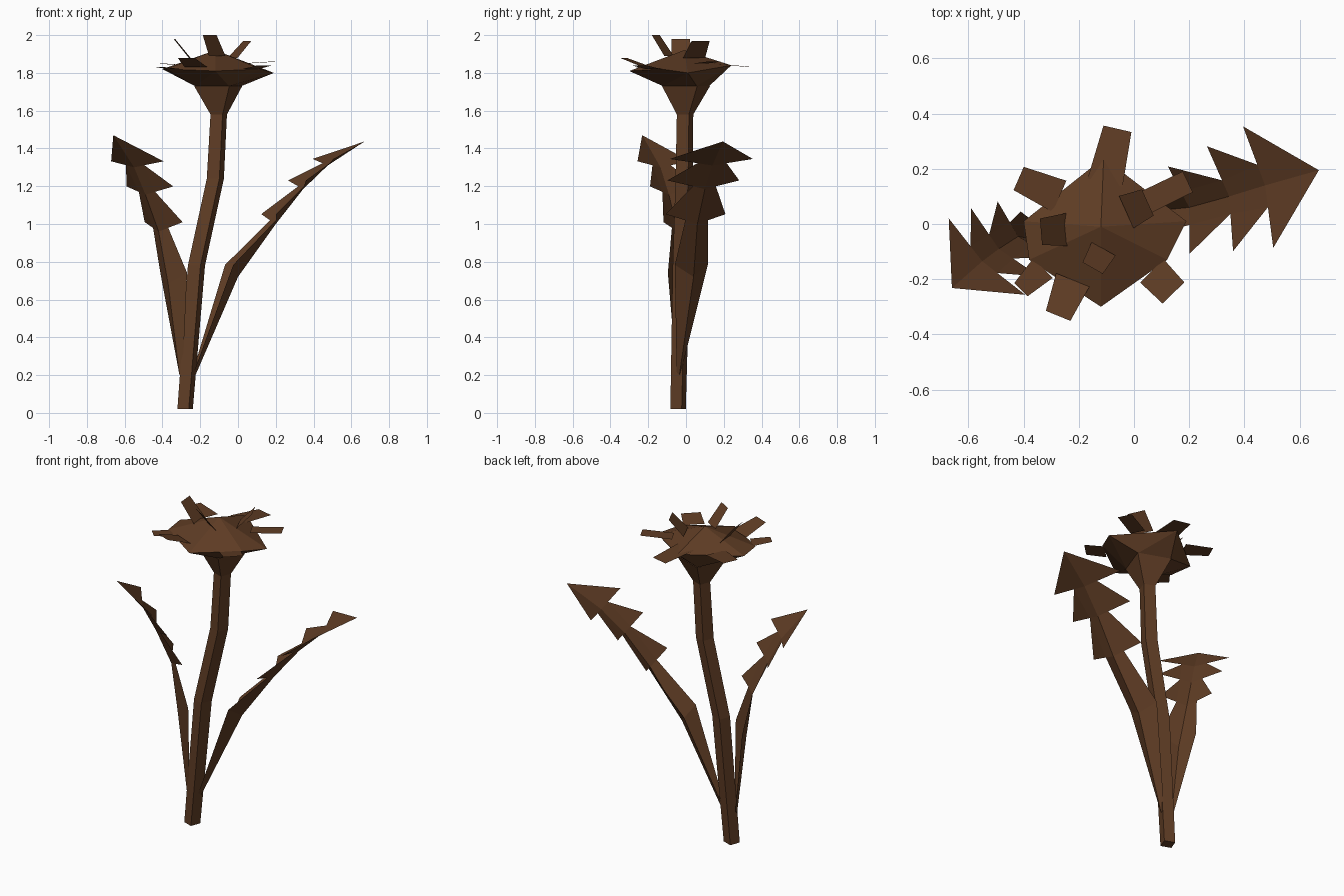
import bpy, bmesh, math
from mathutils import Vector

if "Cube" in bpy.data.objects:
    bpy.data.objects.remove(bpy.data.objects["Cube"])

brown = bpy.data.materials.new("dried_brown")
brown.use_nodes = True
colour = (0.115, 0.046, 0.018, 1)
brown.diffuse_color = colour
brown.node_tree.nodes["Principled BSDF"].inputs["Base Color"].default_value = colour


def finish(name, bm):
    mesh = bpy.data.meshes.new(name)
    bmesh.ops.recalc_face_normals(bm, faces=bm.faces[:])
    bm.to_mesh(mesh)
    bm.free()
    mesh.materials.append(brown)
    obj = bpy.data.objects.new(name, mesh)
    bpy.context.collection.objects.link(obj)
    return obj


def square_ring(x, y, z, r):
    """Four corners turned 25 degrees about the stem."""
    turns = [math.radians(25 + 90 * k) for k in range(4)]
    return [Vector((x + r * math.cos(a), y + r * math.sin(a), z)) for a in turns]


# Bent square stem flaring into the flower base
bm = bmesh.new()
rings = []
for x, y, z, r in [(-.28, -.042, .02, .045), (-.22, -.025, .78, .05),
                   (-.12, -.01, 1.24, .05), (-.102, -.005, 1.58, .048),
                   (-.105, 0, 1.73, .14)]:
    rings.append([bm.verts.new(p) for p in square_ring(x, y, z, r)])
for low, high in zip(rings, rings[1:]):
    for k in range(4):
        n = (k + 1) % 4
        bm.faces.new((low[k], low[n], high[n], high[k]))
bm.faces.new(rings[0][::-1])
finish("stem", bm)

# Faceted flower head
bm = bmesh.new()
rim = [(-.12, -.30, 1.81), (.12, -.13, 1.82), (.19, .01, 1.80),
       (-.11, .24, 1.84), (-.40, .01, 1.82), (-.38, -.13, 1.82)]
for p in rim + [(-.12, -.01, 1.92)] + square_ring(-.105, 0, 1.73, .135):
    bm.verts.new(p)
bmesh.ops.convex_hull(bm, input=bm.verts[:])
finish("flower_head", bm)


# Flat petals: centre of root, centre of tip, half widths
def petal(name, root, tip, root_half, tip_half):
    root, tip = Vector(root), Vector(tip)
    side = (tip - root).cross(Vector((0, 0, 1))).normalized()
    bm = bmesh.new()
    corners = (root - side * root_half, root + side * root_half,
               tip + side * tip_half, tip - side * tip_half)
    bm.faces.new([bm.verts.new(p) for p in corners])
    finish(name, bm)


petal("back_petal", (-.105, .15, 1.85), (-.06, .345, 1.83), .065, .052)
petal("back_left_petal", (.035, .075, 1.85), (.195, .153, 1.86), .043, .042)
petal("front_left_petal", (.065, -.17, 1.82), (.143, -.25, 1.84), .06, .055)
petal("front_petal", (-.222, -.203, 1.83), (-.275, -.333, 1.88), .065, .048)
petal("front_right_petal", (-.33, -.16, 1.82), (-.41, -.238, 1.83), .05, .034)
petal("back_right_petal", (-.27, .10, 1.84), (-.418, .165, 1.85), .062, .046)
petal("inner_left_petal", (-.028, .043, 1.88), (.05, .078, 1.97), .064, .052)
petal("inner_right_petal", (-.24, -.02, 1.86), (-.337, -.028, 1.98), .06, .048)
petal("inner_front_petal", (-.11, -.09, 1.89), (-.15, -.16, 2.0), .05, .042)


# Folded, barbed leaves
def leaf(name, heading, rows, tip):
    """Rows hold midrib point, barb half width, barb lift and notch share."""
    a = math.radians(heading)
    side = Vector((-math.sin(a), math.cos(a), 0))
    up = Vector((-.6 * math.cos(a), -.6 * math.sin(a), .8))
    bm = bmesh.new()
    end = bm.verts.new(tip)
    ribs = [bm.verts.new(row[0]) for row in rows] + [end]
    for sign in (-1, 1):
        barbs, notches = [], []
        for point, half, lift, share in rows:
            reach = side * sign * half + up * lift
            barb = bm.verts.new(Vector(point) + reach)
            barbs.append(barb)
            notches.append(barb if share == 1 else
                           bm.verts.new(Vector(point) + reach * share))
        notches.append(end)
        for i in range(len(rows)):
            for face in ((ribs[i], notches[i], notches[i + 1], ribs[i + 1]),
                         (notches[i], barbs[i], notches[i + 1])):
                corners = list(dict.fromkeys(face))
                if len(corners) > 2:
                    bm.faces.new(corners)
    finish(name, bm)


leaf("left_leaf", 14,
     [((-.225, -.035, .2), .012, .02, 1), ((0, .04, .72), .09, .08, 1),
      ((.2, .06, 1.0), .163, .065, .38), ((.345, .10, 1.185), .196, .057, .32),
      ((.475, .14, 1.31), .227, .043, .35)],
     (.67, .195, 1.437))
leaf("right_leaf", 225,
     [((-.31, -.05, .2), .012, .02, 1), ((-.37, -.055, .685), .1, .07, 1),
      ((-.42, -.045, .96), .142, .062, .4), ((-.49, -.09, 1.155), .175, .055, .35),
      ((-.55, -.135, 1.30), .196, .04, .35)],
     (-.66, -.232, 1.47))
